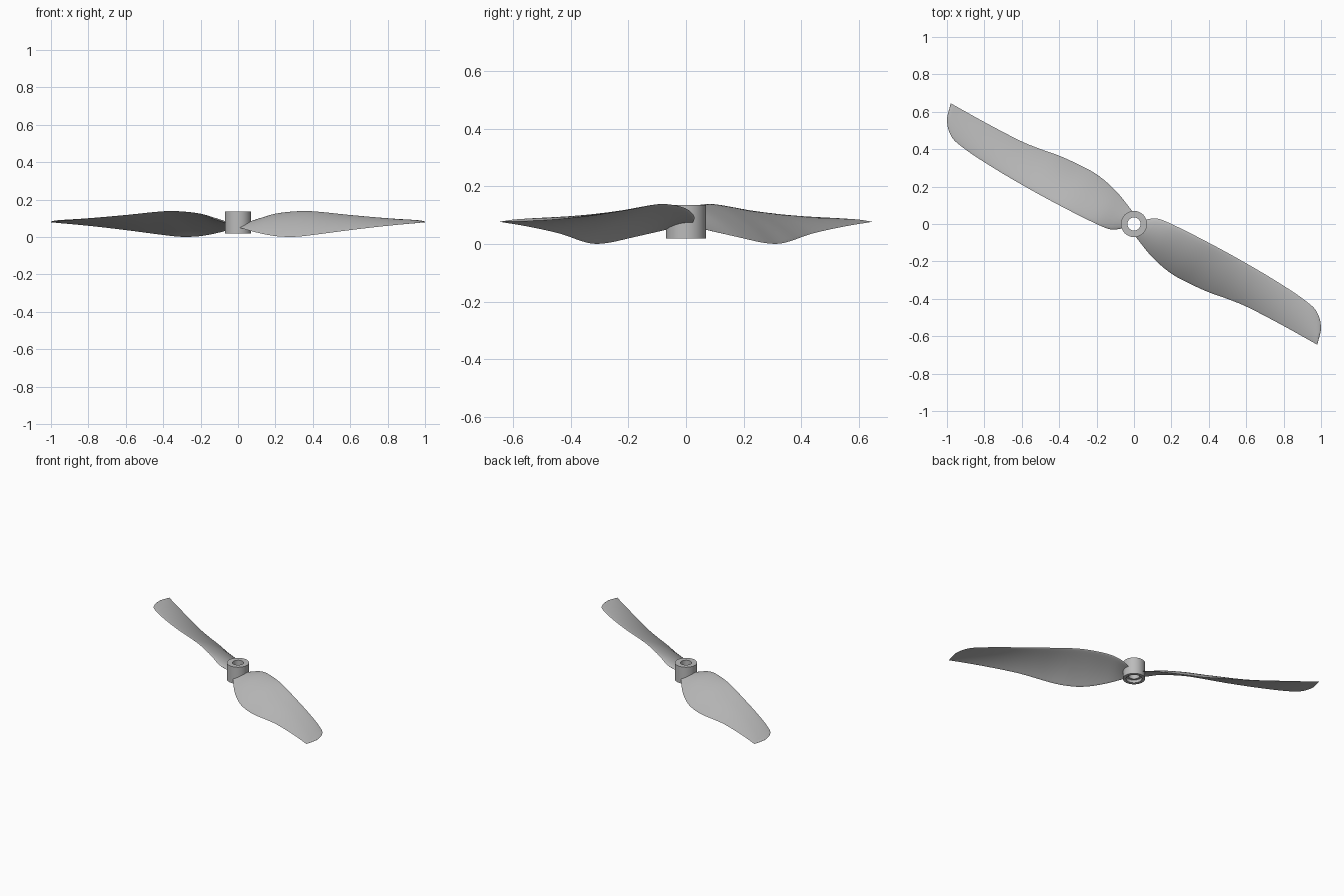
import bpy, bmesh, math
from mathutils import Vector, Matrix

if "Cube" in bpy.data.objects:
    bpy.data.objects.remove(bpy.data.objects["Cube"], do_unlink=True)

grey = bpy.data.materials.new("plain grey")
grey.use_nodes = True
colour = (0.5, 0.5, 0.5, 1)
grey.diffuse_color = colour
grey.node_tree.nodes["Principled BSDF"].inputs["Base Color"].default_value = colour


def smooth_curve(pts, x):
    """Smooth interpolation through (x, value) points."""
    n = len(pts)
    i = max(k for k in range(n - 1) if pts[k][0] <= x or k == 0)

    def slope(k):
        a, b = pts[max(k - 1, 0)], pts[min(k + 1, n - 1)]
        return (b[1] - a[1]) / (b[0] - a[0])
    (x0, y0), (x1, y1) = pts[i], pts[i + 1]
    h = x1 - x0
    t = min(max((x - x0) / h, 0), 1)
    return (y0 * (1 + 2 * t) * (1 - t) ** 2 + slope(i) * h * t * (1 - t) ** 2
            + y1 * t * t * (3 - 2 * t) + slope(i + 1) * h * t * t * (t - 1))


def finish(bm, name, angle):
    bmesh.ops.remove_doubles(bm, verts=bm.verts, dist=1e-5)
    bmesh.ops.recalc_face_normals(bm, faces=bm.faces)
    mesh = bpy.data.meshes.new(name)
    bm.to_mesh(mesh)
    bm.free()
    mesh.materials.append(grey)
    ob = bpy.data.objects.new(name, mesh)
    bpy.context.collection.objects.link(ob)
    bpy.ops.object.select_all(action="DESELECT")
    ob.select_set(True)
    bpy.context.view_layer.objects.active = ob
    bpy.ops.object.shade_smooth_by_angle(angle=math.radians(angle))
    return ob


# Hub: turned sleeve with a through bore and a shallow recess underneath
bm = bmesh.new()
profile = [(0.035, 0.135), (0.07, 0.135), (0.07, 0.02), (0.05, 0.02),
           (0.05, 0.04), (0.035, 0.04)]
verts = [bm.verts.new((r, 0, z)) for r, z in profile]
edges = [bm.edges.new((verts[i - 1], verts[i])) for i in range(len(verts))]
bmesh.ops.spin(bm, geom=verts + edges, cent=(0, 0, 0), axis=(0, 0, 1),
               angle=math.tau, steps=64)
finish(bm, "hub", 35)

# Blade outline: sideways offset and height of both edges along the span
ROOT, TIP = 0.042, 1.171
lead_side = [(0.042, 0.052), (0.089, 0.086), (0.173, 0.1), (0.396, 0.113),
             (0.625, 0.118), (0.858, 0.114), (1.015, 0.101), (1.084, 0.08),
             (1.146, 0.015), (1.171, -0.068)]
trail_side = [(0.042, -0.055), (0.177, -0.106), (0.306, -0.13), (0.42, -0.127),
              (0.529, -0.116), (0.633, -0.097), (0.74, -0.082),
              (0.965, -0.072), (1.171, -0.069)]
lead_height = [(0.042, 0.075), (0.089, 0.095), (0.173, 0.123), (0.3, 0.137),
               (0.4, 0.137), (0.625, 0.117), (0.858, 0.099), (1.171, 0.078)]
trail_height = [(0.042, 0.05), (0.177, 0.024), (0.306, 0.005), (0.42, 0.001),
                (0.529, 0.011), (0.74, 0.037), (0.965, 0.06), (1.171, 0.077)]
SPAN, HALF = 64, 14


def section(r):
    """Closed thin cambered section at distance r from the axis."""
    lead = Vector((r, smooth_curve(lead_side, r), smooth_curve(lead_height, r)))
    trail = Vector((r, smooth_curve(trail_side, r), smooth_curve(trail_height, r)))
    chord = lead - trail
    up = Vector((0, -chord.z, chord.y)).normalized()
    thick = min(0.022 - 0.012 * r / TIP, 0.12 * chord.length)
    points = []
    for k in range(2 * HALF):
        a = math.pi * k / HALF
        f = (1 - math.cos(a)) / 2
        body = 1.3 * math.sqrt(f) * (1 - f) + 0.08 * f
        side = 0 if k in (0, HALF) else (1 if k < HALF else -1)
        camber = 0.22 * chord.length * f * (1 - f)
        points.append(lead - chord * f + up * (camber + side * thick * body / 2 * 1.3))
    return points


# Two blades, half a turn apart
for name, turn in (("left_blade", -30), ("right_blade", 150)):
    bm = bmesh.new()
    rings = []
    for i in range(SPAN + 1):
        r = ROOT + (TIP - ROOT) * math.sin(math.pi / 2 * i / SPAN)
        rings.append([bm.verts.new(p) for p in section(r)])
    for a, b in zip(rings, rings[1:]):
        for k in range(len(a)):
            bm.faces.new((a[k - 1], a[k], b[k], b[k - 1]))
    bm.faces.new(rings[0])
    bm.faces.new(rings[-1])
    bm.transform(Matrix.Rotation(math.radians(turn), 4, "Z"))
    finish(bm, name, 50)
